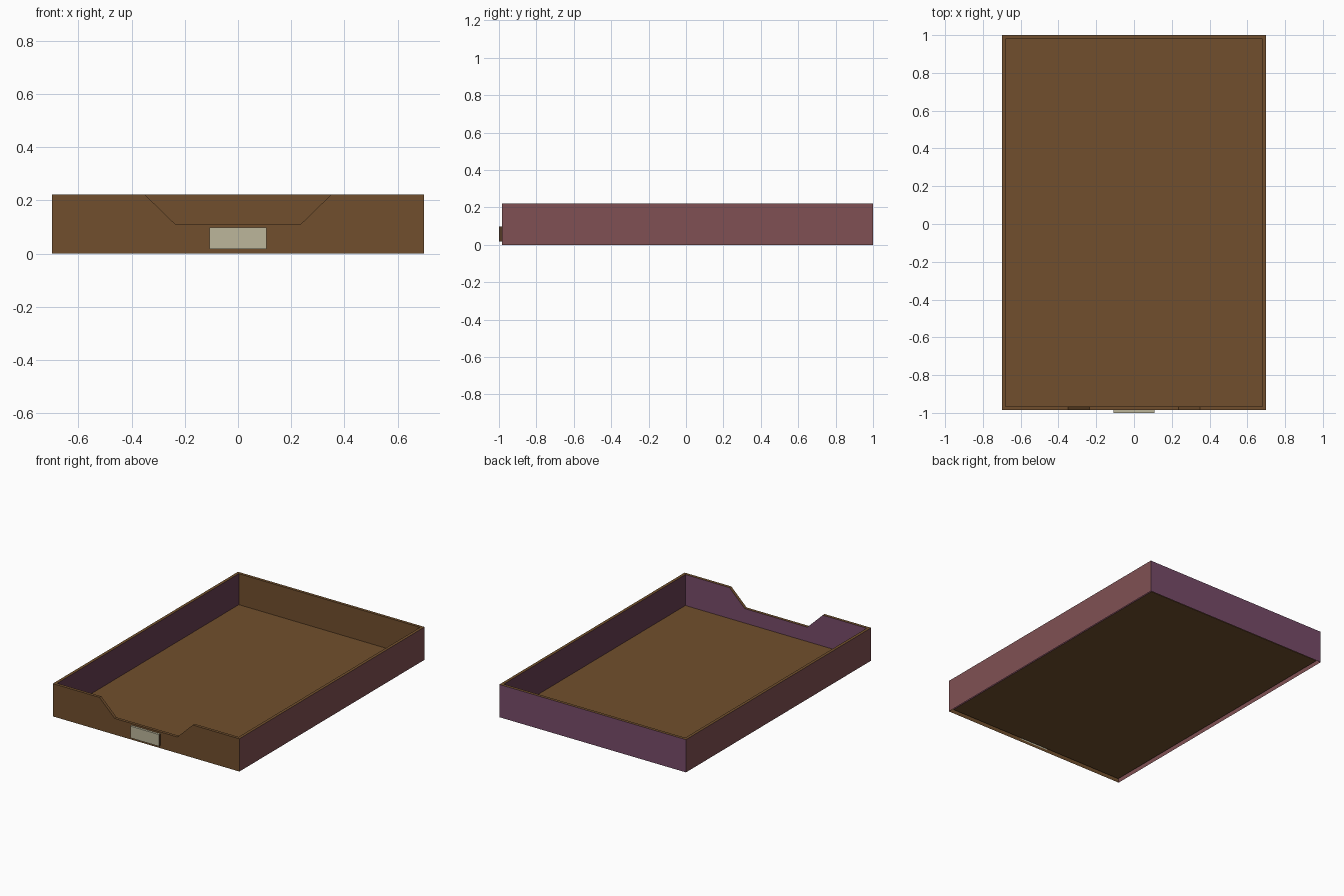
import bpy, bmesh

if "Cube" in bpy.data.objects:
    bpy.data.objects.remove(bpy.data.objects["Cube"])

def lin(c):
    c /= 255
    return c / 12.92 if c <= 0.04045 else ((c + 0.055) / 1.055) ** 2.4

def material(name, r, g, b):
    m = bpy.data.materials.new(name)
    m.diffuse_color = (lin(r), lin(g), lin(b), 1)
    m.use_nodes = True
    m.node_tree.nodes["Principled BSDF"].inputs["Base Color"].default_value = m.diffuse_color
    return m

BROWN = material("brown card", 113, 79, 45)
PINK = material("dusky pink side", 128, 80, 83)
PURPLE = material("muted purple", 119, 75, 105)
PLUM = material("dark plum inside", 104, 62, 83)
PAPER = material("pale label paper", 188, 182, 155)
EDGE = material("dark label edge", 84, 58, 38)

def build(name, quads):
    """Make an object from (corner list, material) pairs."""
    bm = bmesh.new()
    mesh = bpy.data.meshes.new(name)
    mats = []
    for corners, mat in quads:
        if mat not in mats:
            mats.append(mat)
            mesh.materials.append(mat)
        f = bm.faces.new([bm.verts.new(c) for c in corners])
        f.material_index = mats.index(mat)
    bmesh.ops.remove_doubles(bm, verts=bm.verts, dist=1e-5)
    bm.to_mesh(mesh)
    bm.free()
    ob = bpy.data.objects.new(name, mesh)
    bpy.context.collection.objects.link(ob)
    return ob

H, FLOOR, T = 0.222, 0.012, 0.02
W, FRONT, BACK = 0.70, -0.985, 1.0
NOTCH = [(-0.35, H), (-0.235, 0.11), (0.235, 0.11), (0.35, H)]

def ring(inset):
    """Top edge of the tray, anticlockwise, with the finger notch in front."""
    w, f, b = W - inset, FRONT + inset, BACK - inset
    front = [(-w, H)] + NOTCH + [(w, H)]
    return [(x, f, z) for x, z in front] + [(w, b, H), (-w, b, H)]

def pairs(pts):
    return zip(pts, pts[1:] + pts[:1])

def down(p, z):
    return (p[0], p[1], z)

outer, inner = ring(0), ring(T)

# outer walls: front, right, back, left
out_mats = [BROWN] * 5 + [PINK, PURPLE, PINK]
build("outer_walls", [([down(a, 0), down(b, 0), b, a], m)
                      for (a, b), m in zip(pairs(outer), out_mats)])

# inner walls
in_mats = [PURPLE] * 5 + [PLUM, BROWN, PLUM]
build("inner_walls", [([down(b, FLOOR), down(a, FLOOR), a, b], m)
                      for (a, b), m in zip(pairs(inner), in_mats)])

# rim joining the two wall layers
build("rim", [([a, b, d, c], BROWN)
              for (a, b), (c, d) in zip(pairs(outer), pairs(inner))])

# floor sheet
build("floor", [([down(inner[i], FLOOR) for i in (0, 5, 6, 7)], BROWN)])

# label plate on the front
bm = bmesh.new()
bmesh.ops.create_cube(bm, size=1)
for v in bm.verts:
    v.co = (v.co.x * 0.216, v.co.y * 0.015 - 0.9925, v.co.z * 0.08 + 0.058)
bm.normal_update()
for f in bm.faces:
    f.material_index = 1 if abs(f.normal.x) > 0.5 else 0
me = bpy.data.meshes.new("label_plate")
me.materials.append(PAPER)
me.materials.append(EDGE)
bm.to_mesh(me)
bm.free()
bpy.context.collection.objects.link(bpy.data.objects.new("label_plate", me))
